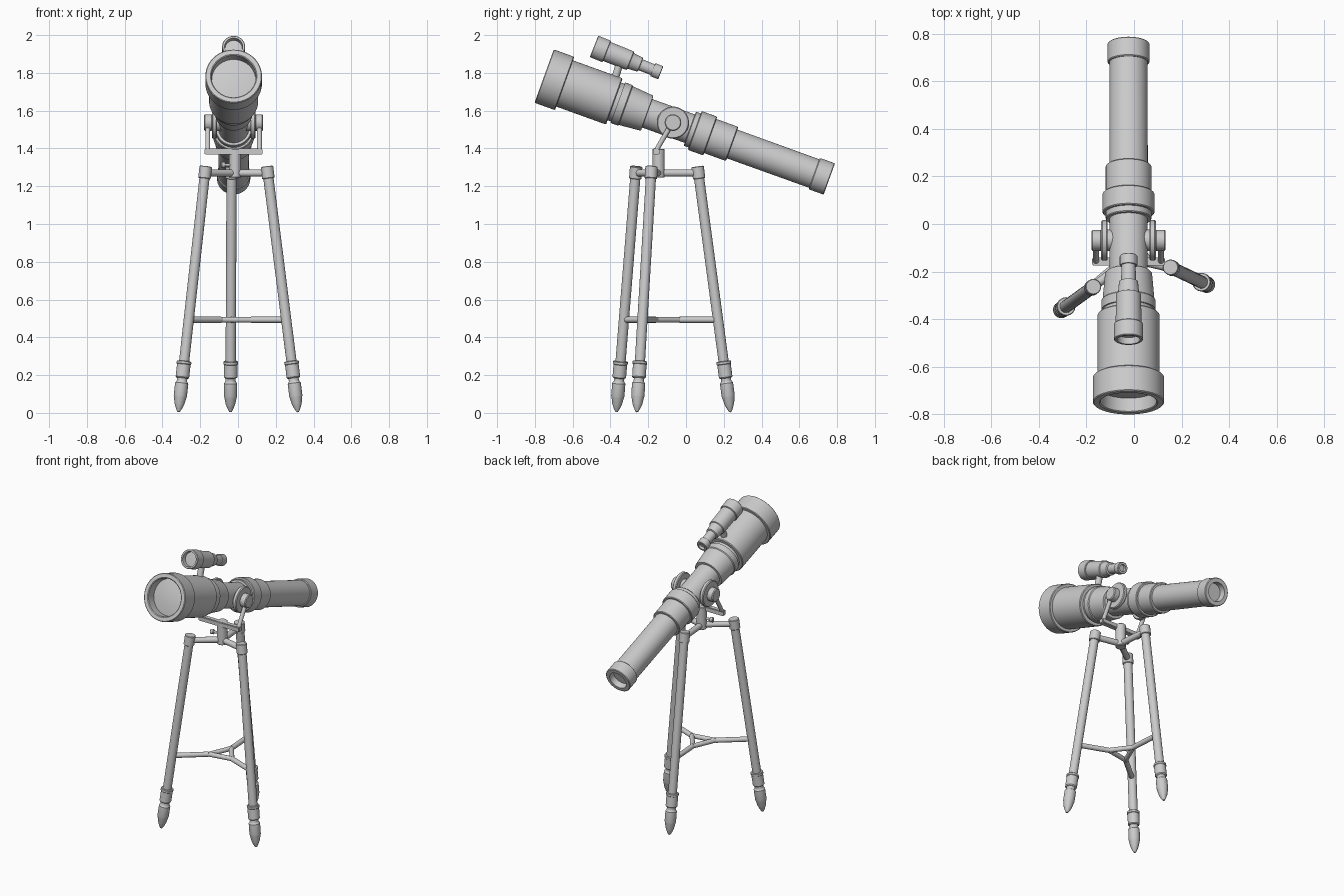
import bpy, bmesh, math
from mathutils import Vector

CX = -0.023          # the optical tube sits slightly off centre


def finish(name, bm, smooth=True):
    bmesh.ops.recalc_face_normals(bm, faces=bm.faces)
    me = bpy.data.meshes.new(name)
    bm.to_mesh(me)
    bm.free()
    ob = bpy.data.objects.new(name, me)
    bpy.context.collection.objects.link(ob)
    if smooth:
        bpy.ops.object.select_all(action='DESELECT')
        ob.select_set(True)
        bpy.context.view_layer.objects.active = ob
        bpy.ops.object.shade_smooth_by_angle(angle=math.radians(32))
    return ob


def lathe(name, origin, direction, profile, seg=48):
    """Spin (distance, radius) points around an axis; radius 0 closes an end."""
    q = Vector(direction).to_track_quat('Z', 'Y')
    bm = bmesh.new()
    rings = []
    for t, r in profile:
        n = 1 if r == 0 else seg
        rings.append([bm.verts.new(Vector(origin) + q @ Vector(
            (r * math.cos(2 * math.pi * i / seg), r * math.sin(2 * math.pi * i / seg), t)))
            for i in range(n)])
    for a, b in zip(rings, rings[1:]):
        for i in range(seg):
            j = (i + 1) % seg
            vs = [a[i % len(a)], a[j % len(a)], b[j % len(b)], b[i % len(b)]]
            bm.faces.new(list(dict.fromkeys(vs)))
    return finish(name, bm)


def rod(name, a, b, r, seg=24, bevel=0.003):
    a, b = Vector(a), Vector(b)
    L = (b - a).length
    return lathe(name, a, b - a, [(0, 0), (0, r - bevel), (bevel, r),
                                  (L - bevel, r), (L, r - bevel), (L, 0)], seg)


def box(name, centre, size):
    bm = bmesh.new()
    bmesh.ops.create_cube(bm, size=1)
    for v in bm.verts:
        v.co = Vector(centre) + Vector(v.co[i] * size[i] for i in range(3))
    bmesh.ops.bevel(bm, geom=bm.edges[:], offset=0.004, segments=2, affect='EDGES')
    return finish(name, bm)


# Main optical tube, from the recessed lens to the recessed eyepiece
start = Vector((CX, -0.751, 1.783))
axis = (Vector((CX, 0.759, 1.238)) - start).normalized()
lathe("main_tube", start, axis, [
    (0.050, 0), (0.053, 0.06), (0.062, 0.116), (0.004, 0.118), (0, 0.123),
    (0, 0.146), (0.004, 0.150), (0.111, 0.150), (0.115, 0.146), (0.115, 0.130),
    (0.390, 0.130), (0.395, 0.126), (0.395, 0.106), (0.415, 0.106), (0.415, 0.114),
    (0.455, 0.114), (0.46, 0.109), (0.575, 0.099), (0.580, 0.095), (0.580, 0.080),
    (0.820, 0.080), (0.820, 0.093), (0.824, 0.096), (0.848, 0.096), (0.848, 0.105),
    (0.852, 0.109), (0.931, 0.109), (0.935, 0.105), (0.935, 0.096), (1.054, 0.096),
    (1.058, 0.092), (1.058, 0.081), (1.520, 0.080), (1.520, 0.084), (1.524, 0.088),
    (1.601, 0.088), (1.605, 0.084), (1.605, 0.060), (1.565, 0.056), (1.565, 0)], 64)

# Finder scope and its post
f0 = Vector((CX, -0.487, 1.940))
faxis = Vector((0, 0.93, -0.367)).normalized()
lathe("finder_scope", f0, faxis, [
    (0.025, 0), (0.028, 0.045), (0, 0.048), (0, 0.058), (0.003, 0.061), (0.070, 0.061),
    (0.073, 0.058), (0.073, 0.054), (0.205, 0.053), (0.208, 0.047), (0.215, 0.044),
    (0.262, 0.040), (0.265, 0.031), (0.335, 0.030), (0.335, 0.035), (0.338, 0.037),
    (0.377, 0.037), (0.380, 0.034), (0.380, 0.022), (0.365, 0.020), (0.365, 0)], 40)
rod("finder_post", (CX, -0.345, 1.87), (CX, -0.385, 1.74), 0.020)

# Tilt pivots, knobs and fork arms on both sides
PY, PZ = -0.069, 1.537
for side, s in (("left", -1), ("right", 1)):
    def at(off, y=PY, z=PZ):
        return (CX + s * off, y, z)
    rod(side + "_pivot_stub", at(0.06), at(0.095), 0.045, 32)
    rod(side + "_pivot_disc", at(0.088), at(0.115), 0.085, 48, 0.005)
    rod(side + "_tilt_knob", at(0.112), at(0.156), 0.044, 32, 0.005)
    rod(side + "_fork_arm", at(0.137, -0.085, 1.515), at(0.137, -0.16, 1.385), 0.013)

# Fork crossbar, swivel post and clamp knob
box("fork_crossbar", (CX, -0.158, 1.383), (0.307, 0.034, 0.032))
HUB = Vector((-0.015, -0.145, 1.27))
rod("swivel_post", (HUB.x, HUB.y, 1.245), (HUB.x, HUB.y, 1.398), 0.032, 32)
rod("clamp_screw", (-0.03, -0.15, 1.313), (-0.075, -0.16, 1.313), 0.008, 16)
rod("clamp_knob", (-0.068, -0.158, 1.313), (-0.09, -0.163, 1.313), 0.016, 20)

# Tripod legs with collars, feet, top arms and spreader
legs = {"left": ((-0.174, -0.266), (-0.315, -0.368)),
        "right": ((0.157, -0.184), (0.317, -0.260)),
        "back": ((-0.034, 0.065), (-0.040, 0.235))}
corners = []
SC = Vector((-0.018, -0.126, 0.493))
for side, (top, foot) in legs.items():
    T, F = Vector((*top, 1.275)), Vector((*foot, 0.003))
    up = (T - F).normalized()
    rod(side + "_leg", F + up * 0.15, T, 0.027, 32)
    rod(side + "_top_collar", T - up * 0.035, T + up * 0.030, 0.033, 32)
    lathe(side + "_foot", F, up, [
        (0, 0), (0.003, 0.007), (0.02, 0.016), (0.045, 0.026), (0.08, 0.033), (0.087, 0.035),
        (0.155, 0.035), (0.160, 0.031), (0.168, 0.027), (0.182, 0.027), (0.184, 0.033),
        (0.188, 0.036), (0.255, 0.036), (0.258, 0.039), (0.27, 0.039), (0.273, 0.036),
        (0.273, 0)], 32)
    rod(side + "_top_arm", HUB, (T.x, T.y, 1.27), 0.019)
    L = F + (T - F) * (0.49 / 1.272)
    corner = SC + (Vector((L.x, L.y, SC.z)) - SC).normalized() * 0.09
    corners.append(corner)
    rod(side + "_spreader_arm", corner, L, 0.016)
for i in range(3):
    rod("spreader_triangle_%d" % (i + 1), corners[i], corners[(i + 1) % 3], 0.015)
